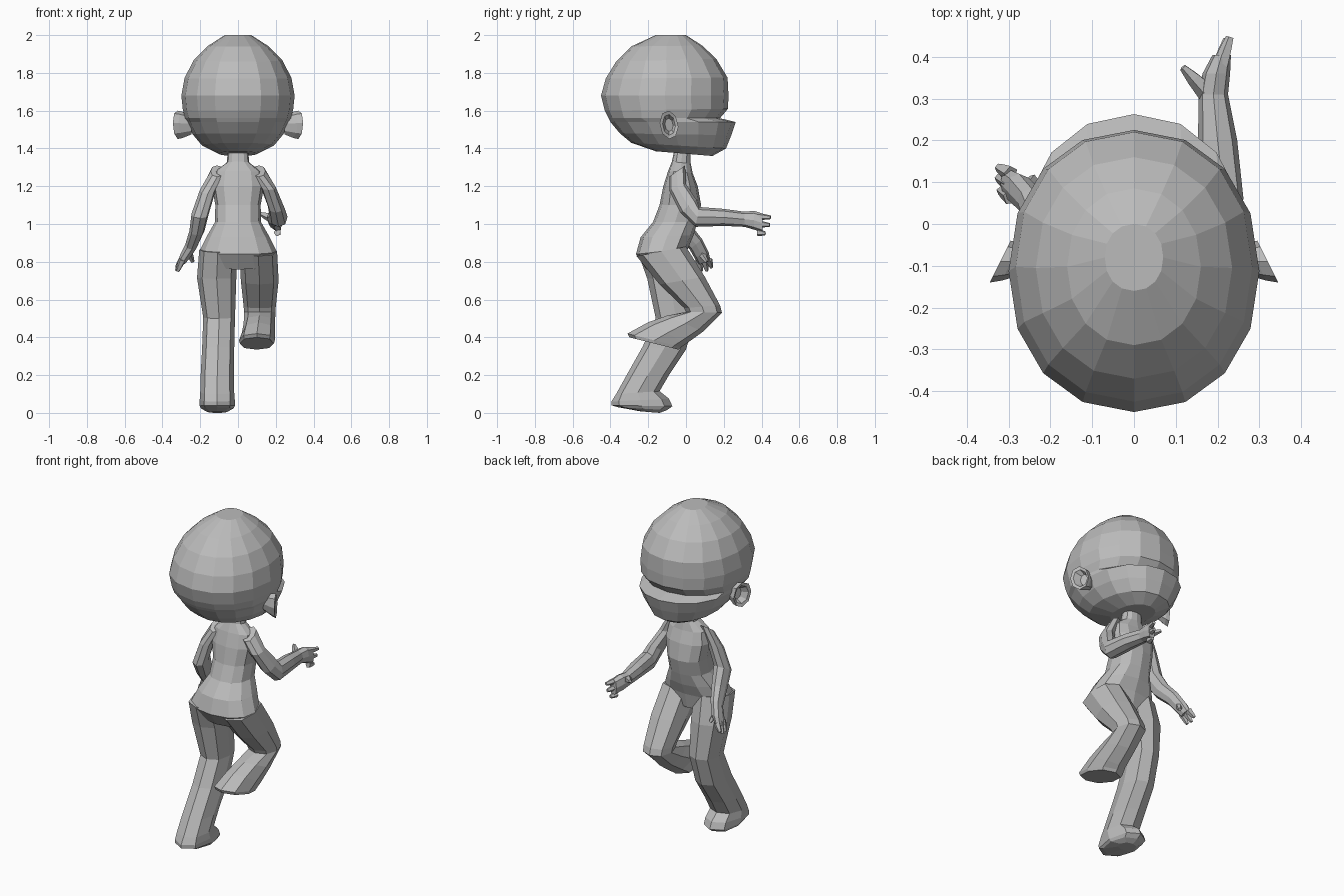
import bpy, bmesh, math
from mathutils import Vector

grey = bpy.data.materials.new("plain grey")
grey.diffuse_color = (0.5, 0.5, 0.5, 1)


def loft(name, rings):
    """Skin closed rings of points and cap both ends, flat shaded."""
    bm = bmesh.new()
    vs = [[bm.verts.new(p) for p in r] for r in rings]
    n = len(vs[0])
    for a, b in zip(vs, vs[1:]):
        for i in range(n):
            j = (i + 1) % n
            bm.faces.new((a[i], a[j], b[j], b[i]))
    bm.faces.new(vs[0][::-1])
    bm.faces.new(vs[-1])
    bmesh.ops.recalc_face_normals(bm, faces=bm.faces)
    me = bpy.data.meshes.new(name)
    bm.to_mesh(me)
    bm.free()
    me.materials.append(grey)
    ob = bpy.data.objects.new(name, me)
    bpy.context.collection.objects.link(ob)
    return ob


def section(ya, za, yb, zb, xc, hw, n=8, p=2.3):
    """Rounded ring spanning back point a to front point b, half width hw in x."""
    def rnd(v):
        return math.copysign(abs(v) ** (2 / p), v) if abs(v) > 1e-6 else 0
    pts = []
    for i in range(n):
        t = 2 * math.pi * i / n
        c, s = rnd(math.cos(t)), rnd(math.sin(t))
        pts.append((xc + hw * s,
                    (ya + yb) / 2 + c * (yb - ya) / 2,
                    (za + zb) / 2 + c * (zb - za) / 2))
    return pts


def body(name, rows, n=8, p=2.3):
    return loft(name, [section(*r, n=n, p=p) for r in rows])


def finger(name, start, end, r0, r1):
    """Small tapered stick between two points."""
    a, b = Vector(start), Vector(end)
    q = (b - a).to_track_quat('Z', 'Y')
    ring = lambda c, r: [c + q @ Vector((r * math.cos(k * math.pi / 2.5),
                                         r * math.sin(k * math.pi / 2.5), 0)) for k in range(5)]
    return loft(name, [ring(a, r0), ring(a.lerp(b, 0.6), (r0 + r1) / 2), ring(b, r1)])


# Head with a stepped muzzle under the eye line
body("head", [
    (-0.16, 2.0, 0.0, 2.0, 0, 0.07),
    (-0.29, 1.94, 0.085, 1.945, 0, 0.16),
    (-0.37, 1.86, 0.16, 1.875, 0, 0.235),
    (-0.425, 1.77, 0.22, 1.775, 0, 0.283),
    (-0.45, 1.68, 0.225, 1.68, 0, 0.30),
    (-0.43, 1.60, 0.222, 1.61, 0, 0.292),
    (-0.41, 1.56, 0.18, 1.56, 0, 0.28),
    (-0.40, 1.54, 0.263, 1.54, 0, 0.272),
    (-0.35, 1.48, 0.24, 1.47, 0, 0.24),
    (-0.29, 1.43, 0.212, 1.40, 0, 0.19),
    (-0.16, 1.385, 0.14, 1.36, 0, 0.10)], n=16, p=2.15)

# Cupped ears, flaring outwards at the back
for side, label in ((1, "right"), (-1, "left")):
    def ear_ring(x, ry, rz, tilt):
        pts = []
        for k in range(8):
            t = k * math.pi / 4
            y, z = ry * math.cos(t), rz * math.sin(t)
            pts.append((side * (x - tilt * math.cos(t)), -0.09 + y, 1.525 + z - 0.2 * y))
        return pts
    loft(label + "_ear", [ear_ring(0.245, 0.025, 0.05, 0.0),
                          ear_ring(0.295, 0.045, 0.07, 0.02),
                          ear_ring(0.320, 0.050, 0.075, 0.025),
                          ear_ring(0.315, 0.034, 0.055, 0.022),
                          ear_ring(0.285, 0.022, 0.035, 0.01)])

# Neck and torso, leaning forward
body("torso", [
    (-0.06, 1.40, 0.025, 1.40, 0, 0.052),
    (-0.075, 1.33, 0.025, 1.32, 0, 0.06),
    (-0.095, 1.28, 0.035, 1.27, 0, 0.125),
    (-0.12, 1.20, 0.062, 1.20, 0, 0.138),
    (-0.14, 1.10, 0.08, 1.10, 0, 0.12),
    (-0.175, 1.01, 0.06, 1.01, 0, 0.122),
    (-0.24, 0.93, 0.04, 0.94, 0, 0.165),
    (-0.265, 0.84, 0.01, 0.87, 0, 0.205),
    (-0.21, 0.76, -0.01, 0.78, 0, 0.16)], n=12)

# Standing leg with flared cuff and foot
body("standing_leg", [
    (-0.255, 0.85, 0.0, 0.88, -0.107, 0.098),
    (-0.205, 0.71, 0.035, 0.72, -0.113, 0.104),
    (-0.16, 0.50, 0.05, 0.51, -0.10, 0.084),
    (-0.23, 0.35, 0.0, 0.335, -0.105, 0.085),
    (-0.32, 0.19, -0.09, 0.20, -0.11, 0.088),
    (-0.37, 0.10, -0.14, 0.115, -0.11, 0.09),
    (-0.395, 0.06, -0.09, 0.075, -0.11, 0.093),
    (-0.395, 0.04, -0.072, 0.035, -0.11, 0.093),
    (-0.36, 0.03, -0.10, 0.015, -0.11, 0.085),
    (-0.24, 0.008, -0.14, 0.0, -0.11, 0.05)])

# Raised leg, bent at the knee with the sole facing back and down
body("raised_leg", [
    (-0.262, 0.83, 0.0, 0.88, 0.107, 0.10),
    (-0.14, 0.68, 0.10, 0.72, 0.115, 0.10),
    (-0.01, 0.555, 0.18, 0.57, 0.115, 0.085),
    (0.0, 0.535, 0.19, 0.53, 0.115, 0.083),
    (-0.10, 0.515, 0.09, 0.43, 0.113, 0.083),
    (-0.20, 0.48, 0.0, 0.365, 0.108, 0.088),
    (-0.31, 0.42, -0.025, 0.348, 0.10, 0.095),
    (-0.30, 0.40, -0.04, 0.335, 0.10, 0.09)])

# Arm reaching forward
body("forward_arm", [
    (-0.09, 1.25, -0.005, 1.31, 0.11, 0.035),
    (-0.09, 1.18, 0.0, 1.21, 0.16, 0.04),
    (-0.03, 1.06, 0.055, 1.13, 0.20, 0.042),
    (0.05, 0.985, 0.07, 1.09, 0.215, 0.047),
    (0.20, 0.99, 0.20, 1.08, 0.20, 0.047),
    (0.31, 0.985, 0.31, 1.065, 0.19, 0.035),
    (0.36, 0.97, 0.36, 1.07, 0.197, 0.033),
    (0.405, 0.955, 0.405, 1.055, 0.21, 0.022)])

# Arm hanging down at the side
body("lowered_arm", [
    (-0.09, 1.25, -0.005, 1.31, -0.11, 0.035),
    (-0.11, 1.16, -0.015, 1.20, -0.16, 0.042),
    (-0.12, 1.03, -0.02, 1.08, -0.20, 0.046),
    (-0.06, 0.94, 0.03, 0.99, -0.217, 0.04),
    (0.02, 0.865, 0.085, 0.92, -0.245, 0.034),
    (0.045, 0.82, 0.12, 0.85, -0.275, 0.032),
    (0.065, 0.785, 0.13, 0.805, -0.298, 0.022)])

# Fingers and thumbs
for i, (y, z) in enumerate(((0.447, 1.035), (0.443, 0.995), (0.42, 0.95))):
    finger(f"forward_finger_{i + 1}", (0.208, 0.38, z + 0.005), (0.23 - i * 0.006, y, z), 0.02, 0.01)
for i, (x, y, z) in enumerate(((-0.325, 0.135, 0.77), (-0.325, 0.11, 0.752), (-0.32, 0.08, 0.75))):
    finger(f"lowered_finger_{i + 1}", (-0.295, y - 0.015, 0.81), (x, y, z), 0.02, 0.01)
finger("forward_thumb", (0.18, 0.31, 1.03), (0.117, 0.375, 1.055), 0.026, 0.009)
finger("lowered_thumb", (-0.265, 0.07, 0.86), (-0.24, 0.11, 0.80), 0.022, 0.01)
